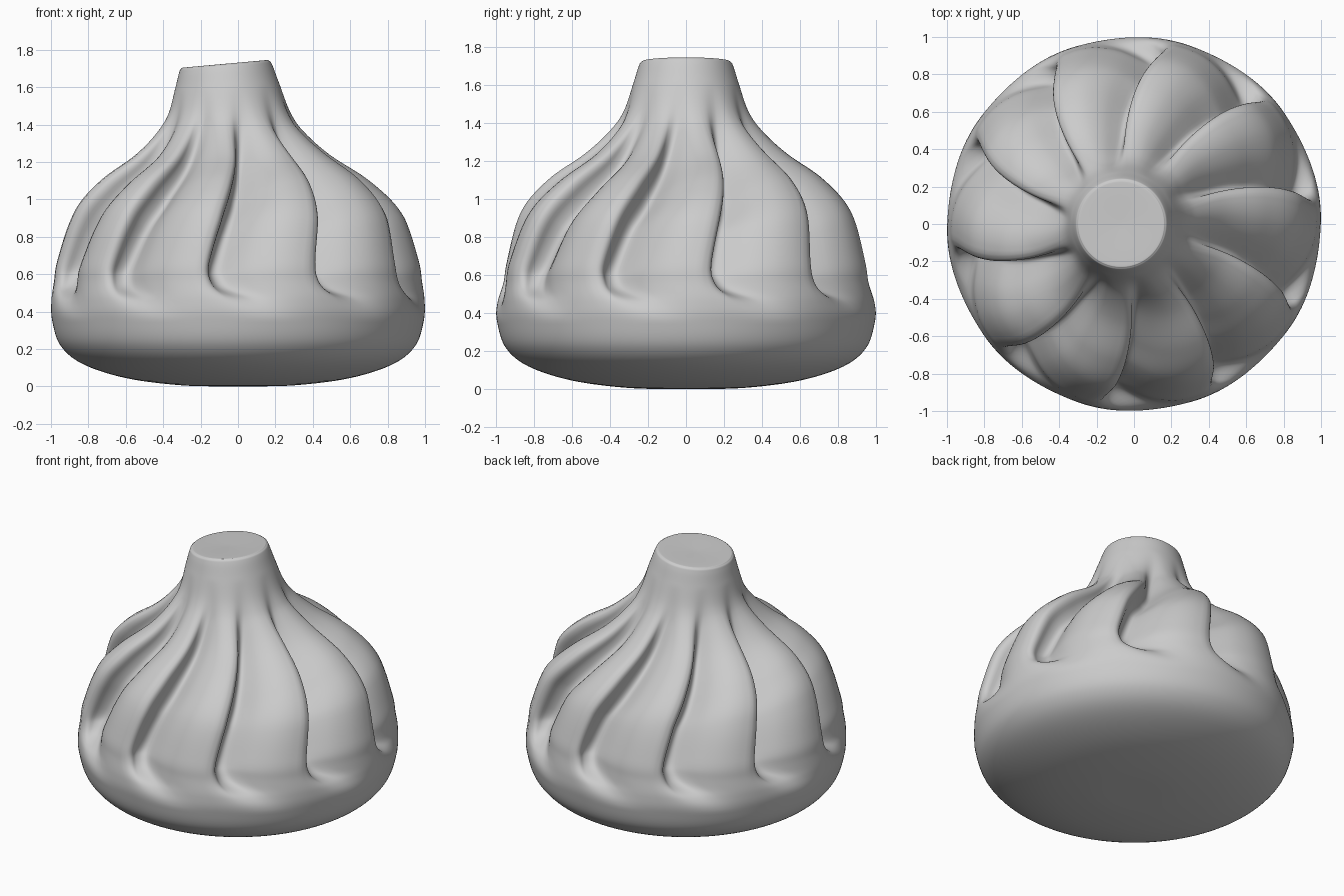
import bpy, bmesh, math
from mathutils import Vector

PLEATS = 10
STEP = math.tau / PLEATS
START = math.radians(-67)

# Outline rows: radius, height, lip angle (degrees), fold depth, fold strength
OUTLINE = [
    (0, 0, 6, 0, 0), (.3, .006, 6, 0, 0), (.6, .045, 6, 0, 0),
    (.83, .12, 6, 0, 0), (.95, .22, 6, 0, 0), (.995, .36, 6, 0, 0),
    (1, .46, 3, .03, .25), (.985, .56, 0, .11, .8), (.965, .68, 0, .15, 1),
    (.88, .93, 4, .17, 1), (.73, 1.1, 8, .16, 1), (.53, 1.24, 11, .11, .9),
    (.4, 1.36, 10, .05, .5), (.33, 1.46, 8, .015, .15), (.28, 1.6, 6, 0, 0),
    (.25, 1.695, 5, 0, 0), (.235, 1.72, 5, 0, 0), (.2, 1.725, 5, 0, 0),
    (0, 1.72, 5, 0, 0)]

# One pleat in section: angle share, depth share; the lip overhangs the groove
SECTION = [(0, 0), (.07, -.1), (.095, -.3), (.08, -.6), (.1, -.9), (.17, -1),
           (.3, -.78), (.48, -.42), (.68, -.14), (.85, -.02), (1, 0)]


def smooth_path(points, steps):
    """Resample control points as a smooth curve through all of them."""
    pts = [Vector(p) for p in points]
    pts = [2 * pts[0] - pts[1]] + pts + [2 * pts[-1] - pts[-2]]
    out = []
    for a, b, c, d in zip(pts, pts[1:], pts[2:], pts[3:]):
        for i in range(steps):
            t = i / steps
            out.append(b + t * (c - a) / 2 + t * t * (a - 2.5 * b + 2 * c - d / 2)
                       + t ** 3 * (1.5 * (b - c) + (d - a) / 2))
    return out + [pts[-2]]


def ramp(value, low, high):
    return min(max((value - low) / (high - low), 0), 1)


cube = bpy.data.objects.get("Cube")
if cube:
    bpy.data.objects.remove(cube)

rows = smooth_path(OUTLINE, 7)
section = smooth_path(SECTION, 3)[:-1]
count = len(section)

# Dough skin: rings of points, each pleat following the twisted lip line
bm = bmesh.new()
rings = []
for k, (radius, height, lip, depth, fold) in enumerate(rows):
    radius, depth, fold = max(radius, 0), max(depth, 0), ramp(fold, 0, 1)
    along = rows[min(k + 1, len(rows) - 1)] - rows[max(k - 1, 0)]
    outward = Vector((along[1], -along[0])).normalized()
    lean = -.07 * ramp(height, .9, 1.74)
    tilt = .09 * ramp(height, 1.4, 1.7)
    ring = []
    for pleat in range(PLEATS):
        for j, (share, dent) in enumerate(section):
            share = j / count * (1 - fold) + share * fold
            angle = START + math.radians(lip) + (pleat + share) * STEP
            r = radius + outward.x * dent * depth
            x, y = r * math.cos(angle), r * math.sin(angle)
            z = height + outward.y * dent * depth + tilt * x
            ring.append(bm.verts.new((x + lean, y, z)))
    rings.append(ring)
for low, high in zip(rings, rings[1:]):
    for i in range(len(low)):
        n = (i + 1) % len(low)
        bm.faces.new((low[i], low[n], high[n], high[i]))
bmesh.ops.remove_doubles(bm, verts=rings[0] + rings[-1], dist=1e-5)
bmesh.ops.recalc_face_normals(bm, faces=bm.faces)

mesh = bpy.data.meshes.new("pleated_dumpling")
bm.to_mesh(mesh)
bm.free()
dumpling = bpy.data.objects.new("pleated_dumpling", mesh)
bpy.context.collection.objects.link(dumpling)

# Plain dough colour
dough = bpy.data.materials.new("pale_grey_dough")
dough.use_nodes = True
colour = (.6, .6, .6, 1)
dough.diffuse_color = colour
dough.node_tree.nodes["Principled BSDF"].inputs["Base Color"].default_value = colour
mesh.materials.append(dough)

# Smooth shading
mesh.polygons.foreach_set("use_smooth", [True] * len(mesh.polygons))
